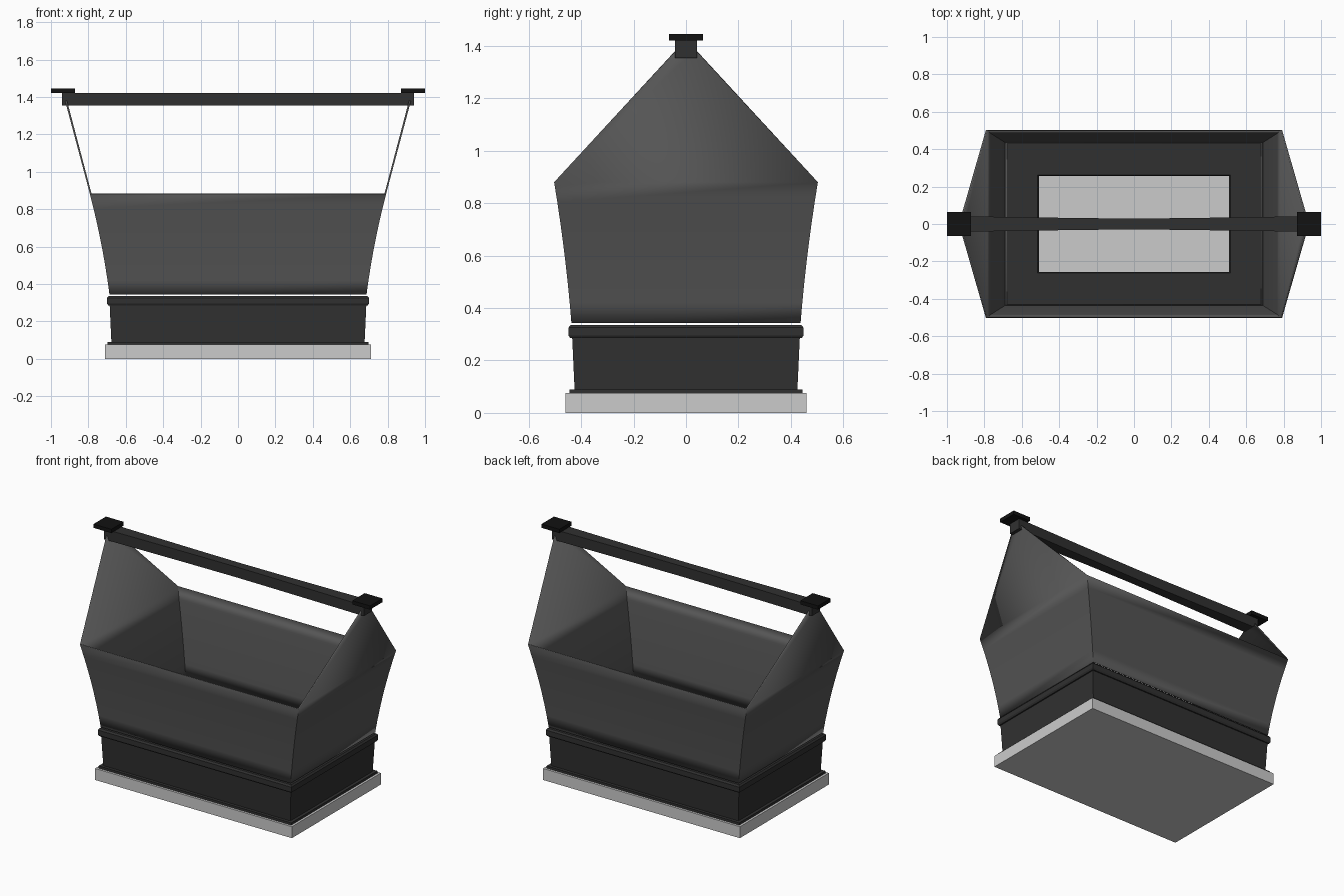
import bpy, bmesh, math

if "Cube" in bpy.data.objects:
    bpy.data.objects.remove(bpy.data.objects["Cube"])

CORNERS = [(-1, -1), (1, -1), (1, 1), (-1, 1)]


def material(name, v):
    m = bpy.data.materials.new(name)
    m.diffuse_color = (v, v, v, 1)
    m.use_nodes = True
    m.node_tree.nodes["Principled BSDF"].inputs["Base Color"].default_value = m.diffuse_color
    return m


dark = material("dark_trim", 0.03)
shell_grey = material("shell_grey", 0.09)
black = material("cap_black", 0.006)


def finish(name, bm, mat=None, recalc=True):
    if recalc:
        bmesh.ops.recalc_face_normals(bm, faces=bm.faces)
    me = bpy.data.meshes.new(name)
    bm.to_mesh(me)
    bm.free()
    ob = bpy.data.objects.new(name, me)
    bpy.context.collection.objects.link(ob)
    if mat:
        me.materials.append(mat)
    return ob


def bridge(bm, a, b):
    for i in range(4):
        j = (i + 1) % 4
        bm.faces.new((a[i], a[j], b[j], b[i]))


def ring(bm, hx, hy, z):
    return [bm.verts.new((sx * hx, sy * hy, z)) for sx, sy in CORNERS]


def box(name, x0, x1, hy, z0, z1, mat=None):
    bm = bmesh.new()
    bmesh.ops.create_cube(bm, size=1)
    for v in bm.verts:
        v.co.x = (x0 + x1) / 2 + v.co.x * (x1 - x0)
        v.co.y *= 2 * hy
        v.co.z = (z0 + z1) / 2 + v.co.z * (z1 - z0)
    return finish(name, bm, mat)


# Light base slab
box("base_slab", -0.712, 0.712, 0.46, 0, 0.075)

# Dark frame: foot strip, tapered band, chamfered rim, flat floor with opening
profile = [(0.697, 0.075), (0.697, 0.09), (0.677, 0.09), (0.686, 0.285),
           (0.694, 0.285), (0.70, 0.295), (0.70, 0.325), (0.692, 0.336),
           (0.515, 0.336), (0.508, 0.328), (0.508, 0.075)]
bm = bmesh.new()
rings = [ring(bm, x, x - 0.252, z) for x, z in profile]
for a, b in zip(rings, rings[1:] + rings[:1]):
    bridge(bm, a, b)
finish("base_frame", bm, dark)

# Flared shell with gabled ends, thickened inwards
bm = bmesh.new()
prev = None
for k in range(8):
    h = 0.537 * k / 7
    cur = ring(bm, 0.687 + 0.13 * h + 0.12 * h * h,
               0.437 + 0.08 * h + 0.08 * h * h, 0.343 + h)
    if prev:
        bridge(bm, prev, cur)
    prev = cur
for s, (i, j) in ((1, (1, 2)), (-1, (3, 0))):
    p = bm.verts.new((s * 0.926, -s * 0.035, 1.385))
    q = bm.verts.new((s * 0.926, s * 0.035, 1.385))
    bm.faces.new((prev[i], prev[j], q, p))
shell = finish("shell", bm, shell_grey, recalc=False)
mod = shell.modifiers.new("thickness", 'SOLIDIFY')
mod.thickness = 0.01
mod.offset = -1
bpy.context.view_layer.objects.active = shell
shell.select_set(True)
bpy.ops.object.shade_smooth_by_angle(angle=math.radians(30))

# Handle bar, slimmer towards the middle
bm = bmesh.new()
prev = first = None
for k in range(9):
    x = -0.94 + 1.88 * k / 8
    hy = 0.029 + 0.013 * (abs(x) / 0.94) ** 1.3
    cur = [bm.verts.new((x, sy * hy, 1.387 + sz * 0.034)) for sy, sz in CORNERS]
    if prev:
        bridge(bm, prev, cur)
    else:
        first = cur
    prev = cur
bm.faces.new(first)
bm.faces.new(prev)
finish("handle_bar", bm, dark)

# Square caps on the handle ends
for side, s in (("right", 1), ("left", -1)):
    x0, x1 = sorted((s * 0.872, s * 1.0))
    box("handle_cap_" + side, x0, x1, 0.064, 1.42, 1.445, black)
